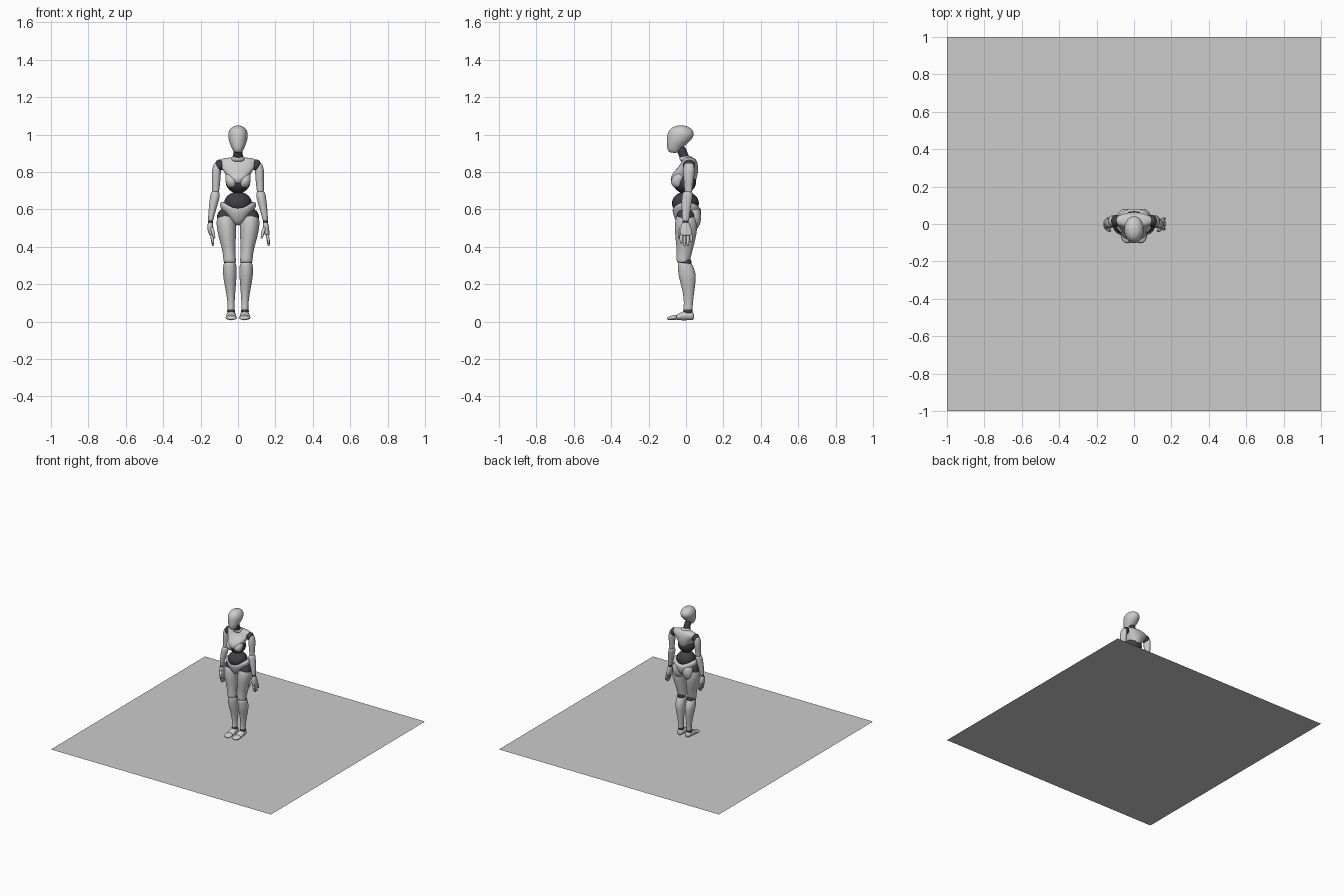
import bpy, bmesh, math
from mathutils import Vector

dark = bpy.data.materials.new("joint_dark")
dark.diffuse_color = (0.05, 0.05, 0.06, 1)
SIDES = 14


def finish(bm, name, mirror=False, mat=None, subd=2):
    bmesh.ops.recalc_face_normals(bm, faces=bm.faces)
    for f in bm.faces:
        f.smooth = True
    me = bpy.data.meshes.new(name)
    bm.to_mesh(me)
    bm.free()
    ob = bpy.data.objects.new(name, me)
    bpy.context.collection.objects.link(ob)
    if mat:
        me.materials.append(mat)
    if mirror:
        ob.modifiers.new("mirror", 'MIRROR').use_mirror_merge = False
    if subd:
        m = ob.modifiers.new("smooth", 'SUBSURF')
        m.levels = m.render_levels = subd
    return ob


def loft(name, rings, axis='Z', mirror=False, mat=None, warp=None):
    """Rings are (x, y, z, radius a, radius b), flat across the given axis."""
    bm = bmesh.new()
    loops = []
    for x, y, z, a, b in rings:
        loop = []
        for i in range(SIDES):
            t = 2 * math.pi * i / SIDES
            u, v = 1.04 * a * math.cos(t), 1.04 * b * math.sin(t)
            co = Vector((x + u, y + v, z) if axis == 'Z' else (x + u, y, z + v))
            loop.append(bm.verts.new(warp(co) if warp else co))
        loops.append(loop)
    for p, q in zip(loops, loops[1:]):
        for i in range(SIDES):
            j = (i + 1) % SIDES
            bm.faces.new((p[i], p[j], q[j], q[i]))
    bm.faces.new(loops[0])
    bm.faces.new(loops[-1])
    return finish(bm, name, mirror, mat)


def ball(name, c, r, mirror=False):
    bm = bmesh.new()
    bmesh.ops.create_uvsphere(bm, u_segments=24, v_segments=16, radius=1)
    for v in bm.verts:
        v.co = Vector(c) + Vector((v.co.x * r[0], v.co.y * r[1], v.co.z * r[2]))
    return finish(bm, name, mirror, dark, 0)


# Base sheet
bm = bmesh.new()
bmesh.ops.create_grid(bm, x_segments=1, y_segments=1, size=1)
base = finish(bm, "base_sheet", subd=0)

# Head and neck
loft("head", [(0, -.062, .902, .014, .018), (0, -.064, .908, .024, .03), (0, -.060, .93, .034, .041),
              (0, -.045, .955, .045, .057), (0, -.031, .985, .052, .070), (0, -.027, 1.01, .052, .070),
              (0, -.027, 1.033, .041, .055), (0, -.027, 1.046, .022, .028), (0, -.027, 1.048, .006, .008)])
loft("neck", [(0, .005, .85, .033, .033), (0, -.008, .88, .026, .026),
              (0, -.022, .91, .024, .026), (0, -.030, .94, .022, .026)], mat=dark)
loft("neck_collar", [(0, .006, .85, .045, .04), (0, .0, .876, .034, .034), (0, -.004, .888, .028, .028)])

# Rib cage, its lower edge rising towards the sides
def rib_warp(co):
    k = max(0, min(1, (.83 - co.z) / .1))
    co.z += .5 * k * abs(co.x)
    return co
loft("chest", [(0, -.012, .728, .028, .045), (0, -.015, .735, .050, .062), (0, -.014, .760, .066, .071),
               (0, -.002, .795, .078, .066), (0, .012, .825, .095, .052), (0, .018, .85, .108, .043),
               (0, .018, .867, .098, .034), (0, .014, .878, .055, .026)], warp=rib_warp)
loft("bust", [(.032, -.045, .715, .010, .012), (.034, -.047, .722, .024, .024), (.035, -.048, .75, .033, .037),
              (.036, -.035, .78, .032, .032), (.038, -.018, .81, .02, .018)], mirror=True)

# Belly joints
ball("upper_belly_joint", (0, -.008, .748), (.066, .062, .062))
ball("lower_belly_joint", (0, -.003, .632), (.074, .072, .062))

# Hip belt, dipping at the middle
def hip_warp(co):
    co.z += .5 * abs(co.x) - .015
    return co
loft("hip_belt", [(0, .005, .525, .020, .03), (0, .005, .533, .042, .05), (0, .008, .555, .078, .068),
                  (0, .006, .583, .099, .076), (0, .004, .606, .094, .076), (0, .003, .616, .078, .066)],
     warp=hip_warp)
loft("buttock", [(.045, .03, .49, .022, .02), (.045, .036, .505, .036, .034), (.045, .04, .545, .045, .042),
                 (.045, .038, .585, .042, .042), (.045, .03, .62, .025, .025)], mirror=True)

# Legs
ball("hip_joint", (.066, 0, .56), (.046, .05, .045), True)
loft("thigh", [(.070, .0, .583, .018, .03), (.068, .0, .575, .036, .046), (.064, .0, .54, .052, .058),
               (.061, .0, .49, .051, .060), (.055, -.003, .43, .042, .051), (.048, -.008, .375, .034, .041),
               (.045, -.014, .335, .033, .037), (.044, -.015, .318, .033, .033), (.044, -.015, .314, .024, .025)],
     mirror=True)
ball("knee_joint", (.044, -.004, .315), (.031, .034, .03), True)
loft("shin", [(.044, -.008, .318, .022, .026), (.044, -.008, .313, .033, .037), (.044, .0, .285, .036, .043),
              (.044, .007, .245, .036, .047), (.041, .012, .19, .029, .036), (.038, .014, .13, .021, .026),
              (.037, .012, .085, .018, .023), (.037, .010, .062, .020, .026), (.037, .010, .058, .014, .018)],
     mirror=True)
ball("ankle_joint", (.037, .010, .055), (.021, .025, .022), True)
loft("foot", [(.035, .043, .028, .010, .012), (.035, .038, .028, .021, .02), (.036, .015, .032, .025, .025),
              (.036, -.015, .031, .026, .024), (.037, -.042, .024, .029, .017), (.037, -.052, .022, .026, .013)],
     'Y', True)
loft("toes", [(.037, -.050, .022, .022, .011), (.037, -.054, .022, .029, .014), (.036, -.075, .020, .031, .012),
              (.034, -.093, .017, .025, .009), (.033, -.101, .016, .013, .006)], 'Y', True)

# Arms
ball("shoulder_joint", (.098, .016, .836), (.026, .032, .03), True)
loft("upper_arm", [(.113, .016, .848, .008, .014), (.113, .016, .842, .017, .025), (.115, .016, .81, .024, .031),
                   (.117, .015, .77, .024, .028), (.118, .013, .72, .020, .022), (.120, .012, .69, .018, .021),
                   (.121, .012, .682, .012, .014)], mirror=True)
ball("elbow_joint", (.121, .012, .68), (.021, .023, .022), True)
loft("forearm", [(.121, .010, .696, .016, .018), (.121, .009, .69, .024, .027), (.124, .006, .662, .026, .029),
                 (.133, .002, .62, .022, .025), (.142, -.001, .57, .017, .021), (.146, -.002, .54, .014, .018),
                 (.147, -.002, .535, .009, .012)], mirror=True)
ball("wrist_joint", (.147, -.002, .534), (.013, .016, .016), True)

# Hands, one swung outwards and one inwards
for side, label, tip in ((1, "left", .164), (-1, "right", .134)):
    mid = (.148 + tip) / 2
    loft(label + "_palm", [(side * .147, -.002, .535, .008, .012), (side * .148, -.002, .527, .014, .02),
                           (side * .149, -.001, .495, .017, .032), (side * mid, .001, .465, .014, .034),
                           (side * mid, .001, .459, .009, .028)])
    for i in range(4):
        y, end = -.026 + i * .018, (.415, .402, .404, .422)[i]
        loft(f"{label}_finger_{i + 1}", [(side * mid, y, .47, .008, .008), (side * (mid * .6 + tip * .4), y, .445, .0085, .0085),
                                         (side * tip, y, end + .012, .007, .007), (side * tip, y, end, .004, .004)])
    loft(label + "_thumb", [(side * .143, -.022, .508, .008, .01), (side * .135, -.033, .485, .010, .010),
                            (side * .128, -.036, .455, .007, .007), (side * .126, -.036, .443, .004, .004)])
